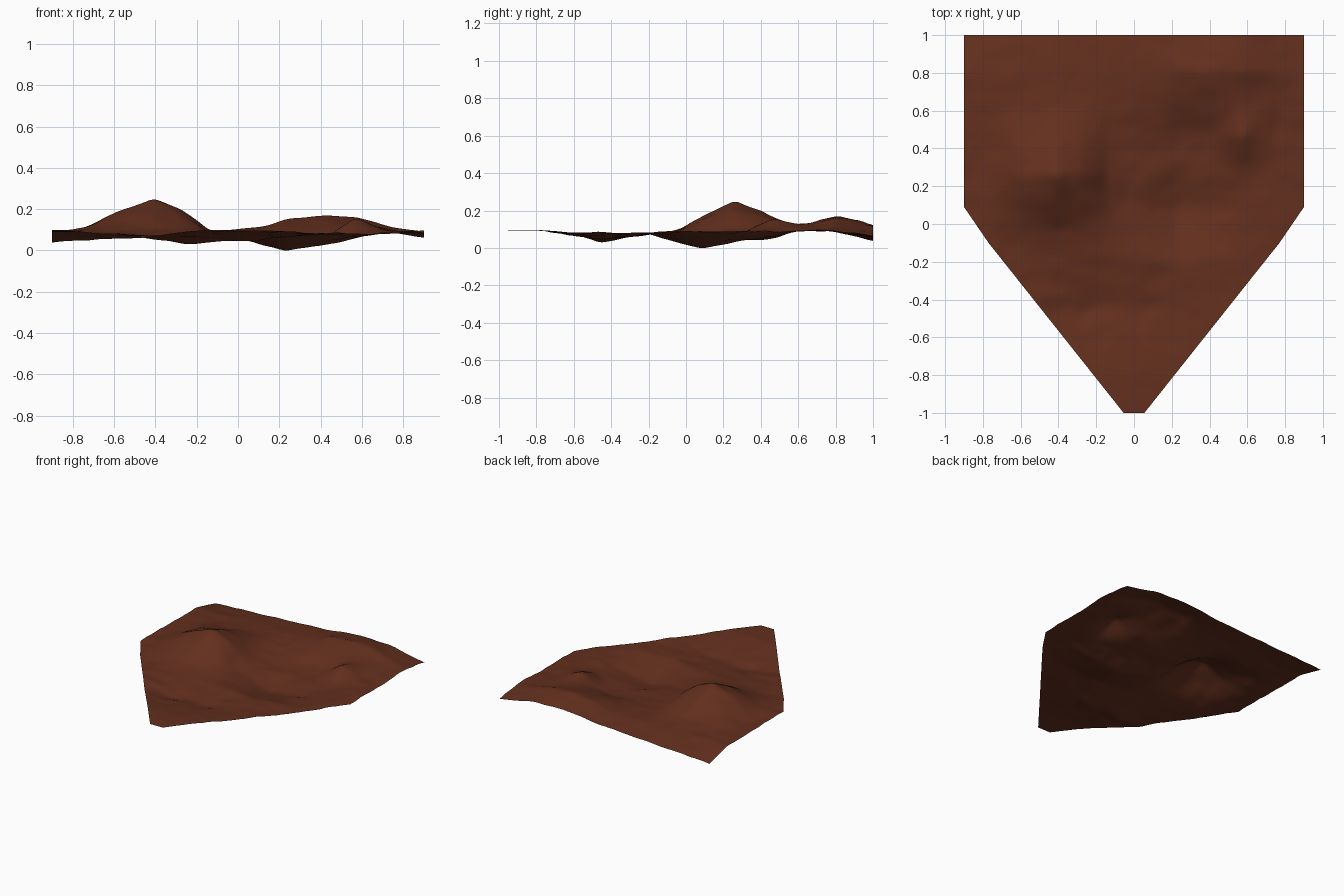
import bpy, bmesh
from mathutils import Vector, noise

if "Cube" in bpy.data.objects:
    bpy.data.objects.remove(bpy.data.objects["Cube"])


def profile(t, pts):
    """Piecewise linear height along one axis."""
    if t <= pts[0][0]:
        return pts[0][1]
    for (a, h), (b, k) in zip(pts, pts[1:]):
        if t <= b:
            return h + (k - h) * (t - a) / (b - a)
    return pts[-1][1]


# Hills and hollows: height, cross profile in x, cross profile in y
FEATURES = [
    # large hill
    (0.168, [(-0.82, 0), (-0.72, .18), (-0.6, .6), (-0.41, 1), (-0.28, .72), (-0.14, .1), (-0.04, 0)],
            [(-0.1, 0), (-0.03, .1), (0.12, .62), (0.26, 1), (0.42, .62), (0.6, .14), (0.72, 0)]),
    # small hill
    (0.09, [(0.4, 0), (0.47, .25), (0.57, 1), (0.68, .35), (0.76, 0)],
           [(0.26, 0), (0.33, .25), (0.47, 1), (0.58, .35), (0.68, 0)]),
    # back ridge
    (0.090, [(-0.9, .1), (-0.2, .12), (0.1, .25), (0.22, .7), (0.42, 1), (0.58, .85), (0.75, .3), (0.9, .1)],
            [(0.48, 0), (0.62, .35), (0.81, 1), (1.0, .4)]),
    # central hollow
    (-0.094, [(-0.2, 0), (0.05, .45), (0.23, 1), (0.4, .7), (0.7, 0)],
             [(-0.2, 0), (-0.08, .5), (0.08, 1), (0.25, .6), (0.5, .35), (0.62, 0)]),
    # front hollow
    (-0.052, [(-0.6, 0), (-0.25, 1), (0.1, .6), (0.4, 0)],
             [(-0.75, 0), (-0.58, .4), (-0.45, 1), (-0.36, .6), (-0.1, 0)]),
    # drop to the back corners
    (-0.05, [(-0.9, 1), (0.1, 0)], [(0.75, 0), (1.0, 1)]),
    (-0.03, [(0.65, 0), (0.9, 1)], [(0.75, 0), (1.0, 1)]),
    # raised left flank
    (0.01, [(-0.9, 1), (-0.5, 0)], [(-0.3, 0), (0.1, 1), (0.7, 0)]),
]
SPINE = [(-1, .098), (-0.82, .102), (-0.6, .09), (-0.3, .084), (0, .092), (1, .092)]


def height(x, y):
    z = profile(y, SPINE)
    for h, px, py in FEATURES:
        z += h * profile(x, px) * profile(y, py)
    rough = noise.noise(Vector((x * 7, y * 9, 3))) * .008
    rough += noise.noise(Vector((x * 16, y * 20, 8))) * .004
    return z + rough * min(1, (y + 1) / .3 + .1)


# Ground sheet trimmed to the pointed outline
bm = bmesh.new()
bmesh.ops.create_grid(bm, x_segments=72, y_segments=80, size=1)
for v in bm.verts:
    v.co.x *= 0.9
for s in (1, -1):
    for a, b in (((.9, .09), (.77, -.1)), ((.77, -.1), (.055, -1))):
        normal = Vector((s * (a[1] - b[1]), b[0] - a[0], 0))
        bmesh.ops.bisect_plane(bm, geom=bm.verts[:] + bm.edges[:] + bm.faces[:], dist=1e-5,
                               plane_co=(s * a[0], a[1], 0), plane_no=normal, clear_outer=True)

# Raise the relief, soften the creases, stand on z = 0
for v in bm.verts:
    d = 0.015
    v.co.z = sum(height(v.co.x + i * d, v.co.y + j * d) for i in (-1, 0, 1) for j in (-1, 0, 1)) / 9
low = min(v.co.z for v in bm.verts)
for v in bm.verts:
    v.co.z -= low
for f in bm.faces:
    f.smooth = True
bm.normal_update()

mesh = bpy.data.meshes.new("terrain")
bm.to_mesh(mesh)
bm.free()
terrain = bpy.data.objects.new("terrain", mesh)
bpy.context.collection.objects.link(terrain)
soil = bpy.data.materials.new("red_soil")
soil.diffuse_color = (0.125, 0.029, 0.013, 1)
soil.use_nodes = True
soil.node_tree.nodes["Principled BSDF"].inputs["Base Color"].default_value = soil.diffuse_color
mesh.materials.append(soil)
